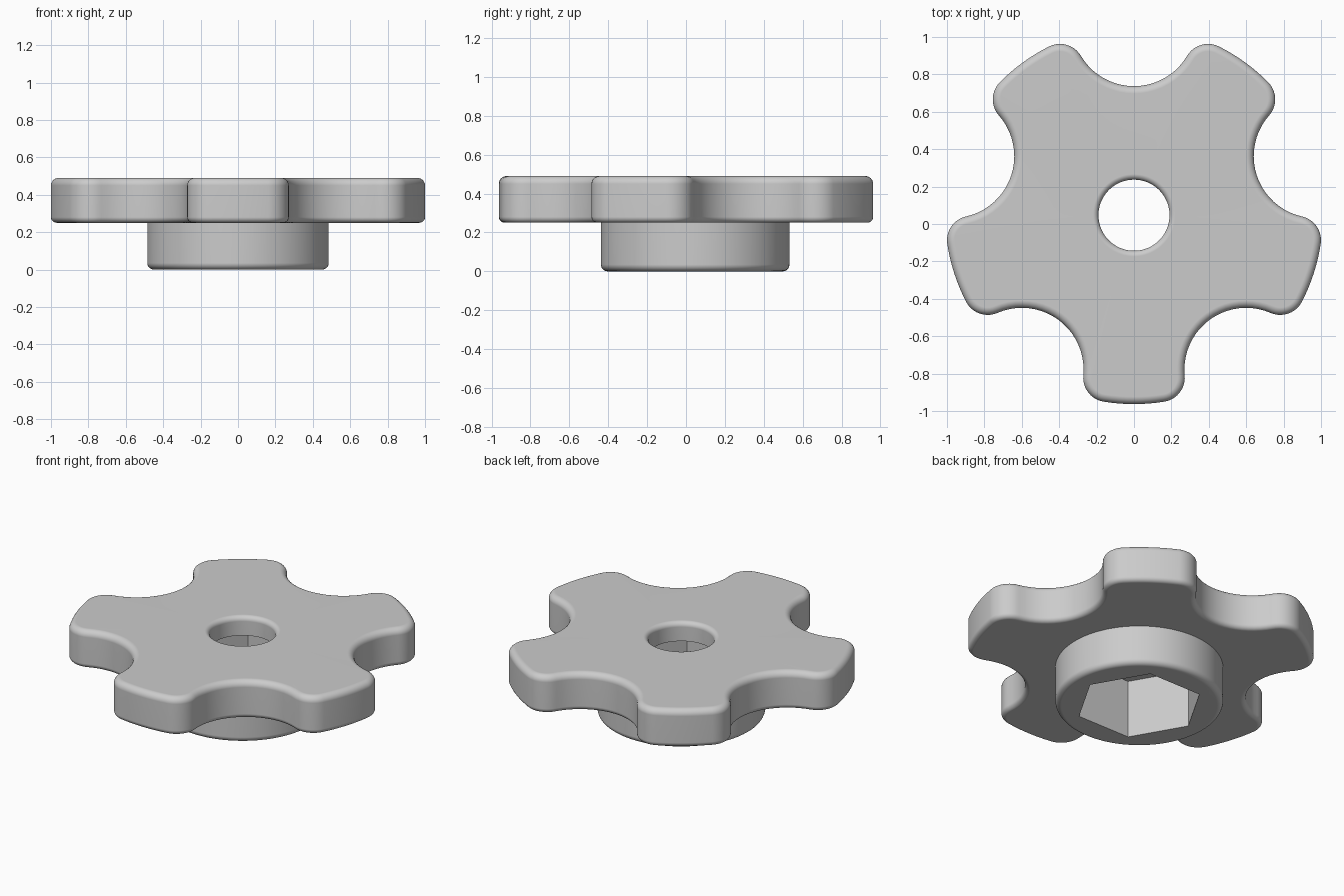
import bpy, bmesh
from math import sin, cos, pi, radians, hypot, atan2, acos
from mathutils import Vector

if "Cube" in bpy.data.objects:
    bpy.data.objects.remove(bpy.data.objects["Cube"])

CENTRE_Y = 0.047
LOBES = 5
TIP_R, FILLET_R, SCALLOP_R, SCALLOP_DIST = 1.01, 0.13, 0.33, 1.02
Z_PLATE, Z_TOP, Z_POCKET = 0.25, 0.49, 0.37
HUB_R, HOLE_R, HEX_R = 0.485, 0.19, 0.37
STEPS = 6


def polar(r, a):
    return Vector((r * cos(a), r * sin(a)))


def arc(centre, r, a0, a1, n):
    """Points along an arc, leaving out the last one."""
    return [centre + polar(r, a0 + (a1 - a0) * i / n) for i in range(n)]


# Tangent geometry shared by all lobes, for a lobe pointing along angle 0
half = pi / LOBES
fd, sd = TIP_R - FILLET_R, SCALLOP_R + FILLET_R
tip = half - acos((fd**2 + SCALLOP_DIST**2 - sd**2) / (2 * fd * SCALLOP_DIST))
to_scallop = polar(SCALLOP_DIST, half) - polar(fd, tip)
beta = atan2(to_scallop.y, to_scallop.x)


def star(inset):
    """Lobed outline, offset inward by a distance."""
    pts = []
    for i in range(LOBES):
        a = -pi / 2 + i * 2 * half
        nxt = a + 2 * half
        pts += arc(Vector((0, 0)), TIP_R - inset, a - tip, a + tip, 8)
        pts += arc(polar(fd, a + tip), FILLET_R - inset, a + tip, a + beta, 10)
        pts += arc(polar(SCALLOP_DIST, a + half), SCALLOP_R + inset,
                   a + beta + pi, nxt - beta + pi - 2 * pi + 2 * pi, 20)
        pts += arc(polar(fd, nxt - tip), FILLET_R - inset, nxt - beta, nxt - tip, 10)
    return pts


angles = [atan2(p.y, p.x) for p in star(0)]


def circle(r):
    return [polar(r, a) for a in angles]


def hexagon(r):
    """Hexagon sampled at the outline angles, with true corners."""
    side = pi / 3
    pts = []
    for a in angles:
        local = (a % side) - side / 2
        pts.append(polar(r * cos(side / 2) / cos(local), a))
    for k in range(6):
        corner = polar(r, k * side)
        i = min(range(len(pts)), key=lambda j: (pts[j] - corner).length)
        pts[i] = corner
    return pts


def rounded(b):
    """Inset and drop pairs of a quarter round, from side to flat."""
    for i in range(STEPS + 1):
        t = pi / 2 * i / STEPS
        yield b * (1 - cos(t)), b * (1 - sin(t))


# Closed chain of rings: hole, top, lobed rim, underside, hub, hex pocket
rings = [(circle(HOLE_R), Z_POCKET)]
rings += [(circle(HOLE_R + e), Z_TOP - d) for e, d in rounded(0.03)]
rings += [(star(e), Z_TOP - d) for e, d in reversed(list(rounded(0.04)))]
rings += [(star(e), Z_PLATE + d) for e, d in rounded(0.03)]
rings += [(circle(HUB_R), Z_PLATE)]
rings += [(circle(HUB_R - e), d) for e, d in rounded(0.035)]
rings += [(hexagon(HEX_R), 0), (hexagon(HEX_R), Z_POCKET)]

bm = bmesh.new()
loops = [[bm.verts.new((p.x, p.y + CENTRE_Y, z)) for p in pts] for pts, z in rings]
n = len(angles)
for k, lower in enumerate(loops):
    upper = loops[(k + 1) % len(loops)]
    for i in range(n):
        j = (i + 1) % n
        bm.faces.new((lower[i], lower[j], upper[j], upper[i]))
bmesh.ops.recalc_face_normals(bm, faces=bm.faces)
mesh = bpy.data.meshes.new("lobed_hand_knob")
bm.to_mesh(mesh)
bm.free()

# Single grey plastic
grey = bpy.data.materials.new("plain_grey")
grey.use_nodes = True
colour = (0.6, 0.6, 0.6, 1)
grey.diffuse_color = colour
grey.node_tree.nodes["Principled BSDF"].inputs["Base Color"].default_value = colour
mesh.materials.append(grey)

knob = bpy.data.objects.new("lobed_hand_knob", mesh)
bpy.context.collection.objects.link(knob)
bpy.ops.object.select_all(action="DESELECT")
knob.select_set(True)
bpy.context.view_layer.objects.active = knob
bpy.ops.object.shade_smooth_by_angle(angle=radians(35))
weighted = knob.modifiers.new("even_normals", "WEIGHTED_NORMAL")
weighted.keep_sharp = True
